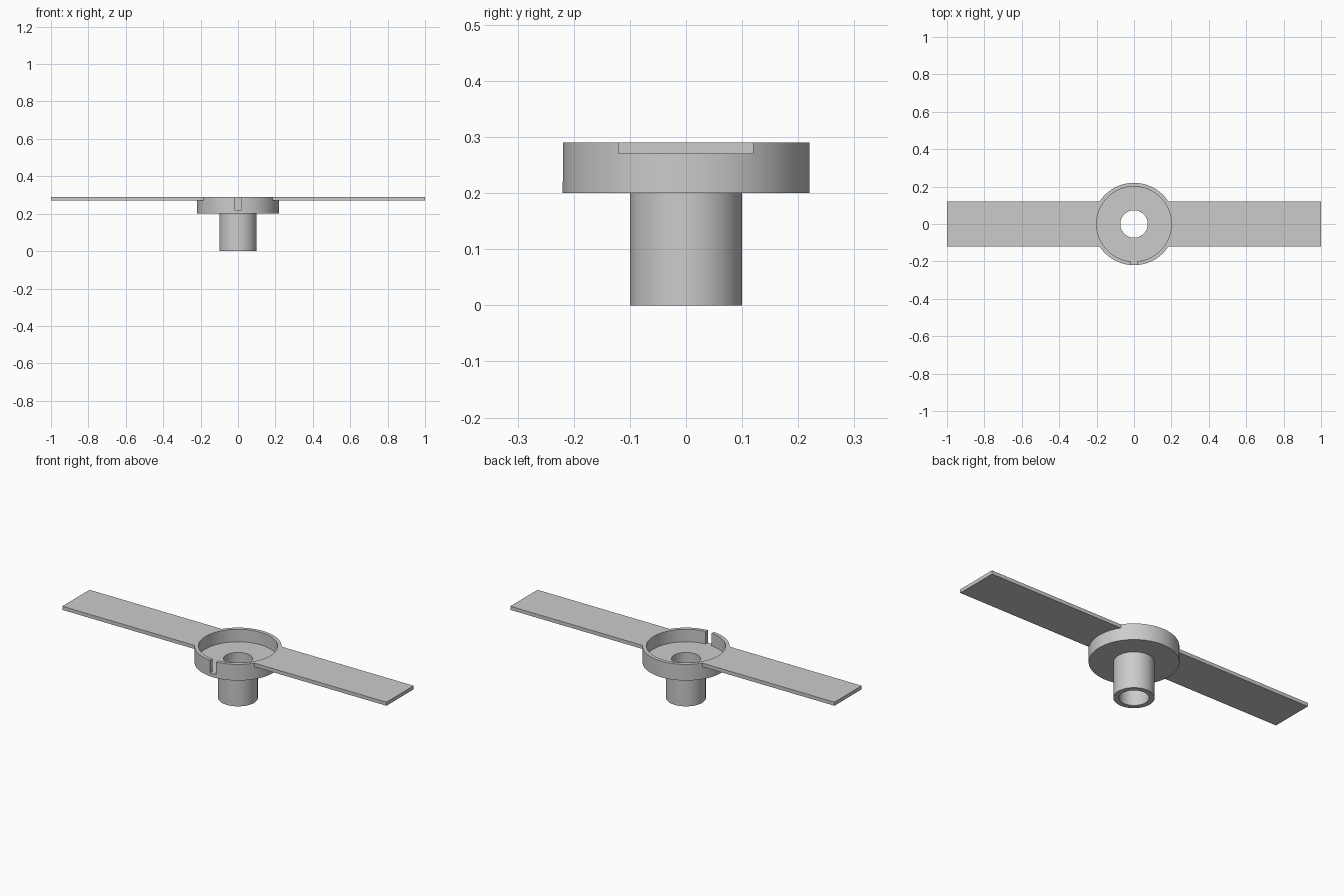
import bpy
import bmesh
import math

cube = bpy.data.objects.get("Cube")
if cube:
    bpy.data.objects.remove(cube, do_unlink=True)

SEGMENTS = 96
CUP_R, WALL_R, HUB_R, BORE_R = 0.22, 0.2, 0.1, 0.073
CUP_Z, FLOOR_Z, RIM_Z, BLADE_Z = 0.2, 0.22, 0.29, 0.27
HALF_WIDTH = 0.12

grey = bpy.data.materials.new("light grey")
grey.use_nodes = True
colour = (0.6, 0.6, 0.6, 1)
grey.diffuse_color = colour
grey.node_tree.nodes["Principled BSDF"].inputs["Base Color"].default_value = colour


def add_object(name, bm):
    bmesh.ops.recalc_face_normals(bm, faces=bm.faces)
    mesh = bpy.data.meshes.new(name)
    bm.to_mesh(mesh)
    bm.free()
    mesh.materials.append(grey)
    obj = bpy.data.objects.new(name, mesh)
    bpy.context.collection.objects.link(obj)
    return obj


def lathe(name, profile):
    """Revolve a closed (radius, height) profile about the z axis."""
    bm = bmesh.new()
    rings = []
    for i in range(SEGMENTS):
        a = 2 * math.pi * i / SEGMENTS
        rings.append([bm.verts.new((r * math.cos(a), r * math.sin(a), z))
                      for r, z in profile])
    n = len(profile)
    for i in range(SEGMENTS):
        a, b = rings[i], rings[(i + 1) % SEGMENTS]
        for j in range(n):
            k = (j + 1) % n
            bm.faces.new((a[j], b[j], b[k], a[k]))
    return add_object(name, bm)


def extrude_outline(name, outline, bottom, top):
    bm = bmesh.new()
    face = bm.faces.new([bm.verts.new((x, y, bottom)) for x, y in outline])
    result = bmesh.ops.extrude_face_region(bm, geom=[face])
    verts = [v for v in result["geom"] if isinstance(v, bmesh.types.BMVert)]
    bmesh.ops.translate(bm, verts=verts, vec=(0, 0, top - bottom))
    return add_object(name, bm)


# Hollow shaft flaring into an open cup
hub = lathe("hub_cup", [(BORE_R, 0), (HUB_R, 0), (HUB_R, CUP_Z), (CUP_R, CUP_Z),
                        (CUP_R, RIM_Z), (WALL_R, RIM_Z), (WALL_R, FLOOR_Z),
                        (BORE_R, FLOOR_Z)])

# Notch through the front of the cup wall
notch = extrude_outline("notch_cutter",
                        [(-0.018, -0.3), (0.018, -0.3), (0.018, -0.15), (-0.018, -0.15)],
                        FLOOR_Z, RIM_Z + 0.1)
notch.hide_render = True
notch.hide_set(True)
cut = hub.modifiers.new("notch", 'BOOLEAN')
cut.operation = 'DIFFERENCE'
cut.solver = 'EXACT'
cut.object = notch

# Flat blades, their inner ends curved to meet the cup wall
spread = math.asin(HALF_WIDTH / CUP_R)
arc = [spread * (1 - 2 * i / 24) for i in range(25)]
for name, side in (("left_blade", 1), ("right_blade", -1)):
    outline = [(side * CUP_R * math.cos(a), CUP_R * math.sin(a)) for a in arc]
    outline += [(side, -HALF_WIDTH), (side, HALF_WIDTH)]
    extrude_outline(name, outline, BLADE_Z, RIM_Z)

# Apply the cut, then shade the round walls smooth
bpy.ops.object.select_all(action='DESELECT')
hub.select_set(True)
bpy.context.view_layer.objects.active = hub
bpy.ops.object.modifier_apply(modifier=cut.name)
bpy.data.objects.remove(notch, do_unlink=True)
bpy.ops.object.shade_smooth_by_angle(angle=math.radians(30))
